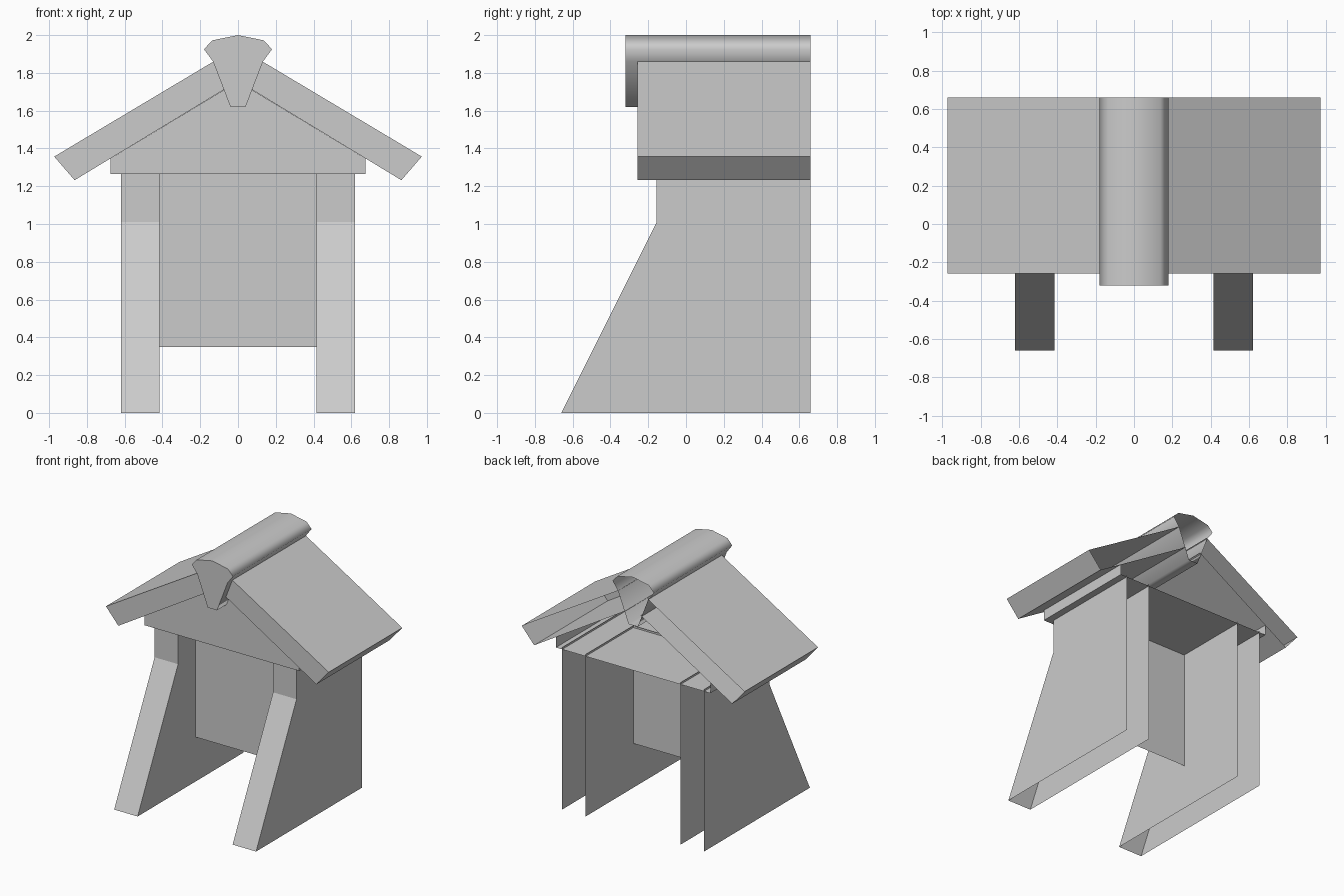
import bpy
import bmesh
import math

old = bpy.data.objects.get("Cube")
if old:
    bpy.data.objects.remove(old, do_unlink=True)

grey = bpy.data.materials.new("plain grey")
grey.use_nodes = True
colour = (0.6, 0.6, 0.6, 1)
grey.diffuse_color = colour
grey.node_tree.nodes["Principled BSDF"].inputs["Base Color"].default_value = colour


def shell(name, outline, axis, lo, hi, open_sides=(), open_caps=(), mirror=False):
    """Prism along x or y; numbered sides and the 'lo'/'hi' caps can be left open."""
    bm = bmesh.new()

    def ring(d):
        return [bm.verts.new((d, a, b) if axis == "x" else (a, d, b)) for a, b in outline]

    first, last = ring(lo), ring(hi)
    n = len(outline)
    caps = {"lo": bm.faces.new(first), "hi": bm.faces.new(last)}
    sides = [bm.faces.new((first[i], first[(i + 1) % n], last[(i + 1) % n], last[i]))
             for i in range(n)]
    bmesh.ops.recalc_face_normals(bm, faces=bm.faces[:])
    dropped = [sides[i] for i in open_sides] + [caps[c] for c in open_caps]
    if dropped:
        bmesh.ops.delete(bm, geom=dropped, context="FACES")
    mesh = bpy.data.meshes.new(name)
    bm.to_mesh(mesh)
    bm.free()
    mesh.materials.append(grey)
    obj = bpy.data.objects.new(name, mesh)
    bpy.context.collection.objects.link(obj)
    if mirror:
        mod = obj.modifiers.new("Mirror", "MIRROR")
        mod.use_axis[0] = True
        mod.use_mirror_merge = False
    return obj


BACK = 0.66

# Side walls with a sloping front buttress, open at bottom, back and top
shell("side_wall",
      [(-0.66, 0), (BACK, 0), (BACK, 1.28), (-0.155, 1.28), (-0.155, 1.01)],
      "x", 0.415, 0.62, open_sides=(0, 1, 2), mirror=True)

# Recessed panel between the walls: a single sheet
shell("front_panel", [(-0.415, 0.35), (0.415, 0.35), (0.415, 1.28), (-0.415, 1.28)],
      "y", 0.065, 0.1, open_sides=(0, 1, 2, 3), open_caps=("hi",))

# Gable with floor and low sides, open to the roof and the back
shell("gable",
      [(-0.675, 1.265), (0.675, 1.265), (0.675, 1.347), (0, 1.755), (-0.675, 1.347)],
      "y", -0.2, BACK, open_sides=(2, 3), open_caps=("hi",))

# Roof slabs, hollow and open at the back and where they meet the ridge
shell("roof_slab", [(0.125, 1.863), (0.973, 1.357), (0.865, 1.232), (0.065, 1.717)],
      "y", -0.258, BACK, open_sides=(3,), open_caps=("hi",), mirror=True)

# Ridge beam with a wide rounded head
half = [(0.04, 1.62), (0.132, 1.86), (0.18, 1.925), (0.137, 1.972)]
ridge = shell("ridge_beam", half + [(0, 2)] + [(-x, z) for x, z in reversed(half)],
              "y", -0.32, BACK, open_caps=("hi",))
bpy.ops.object.select_all(action="DESELECT")
ridge.select_set(True)
bpy.context.view_layer.objects.active = ridge
bpy.ops.object.shade_smooth_by_angle(angle=math.radians(85))
